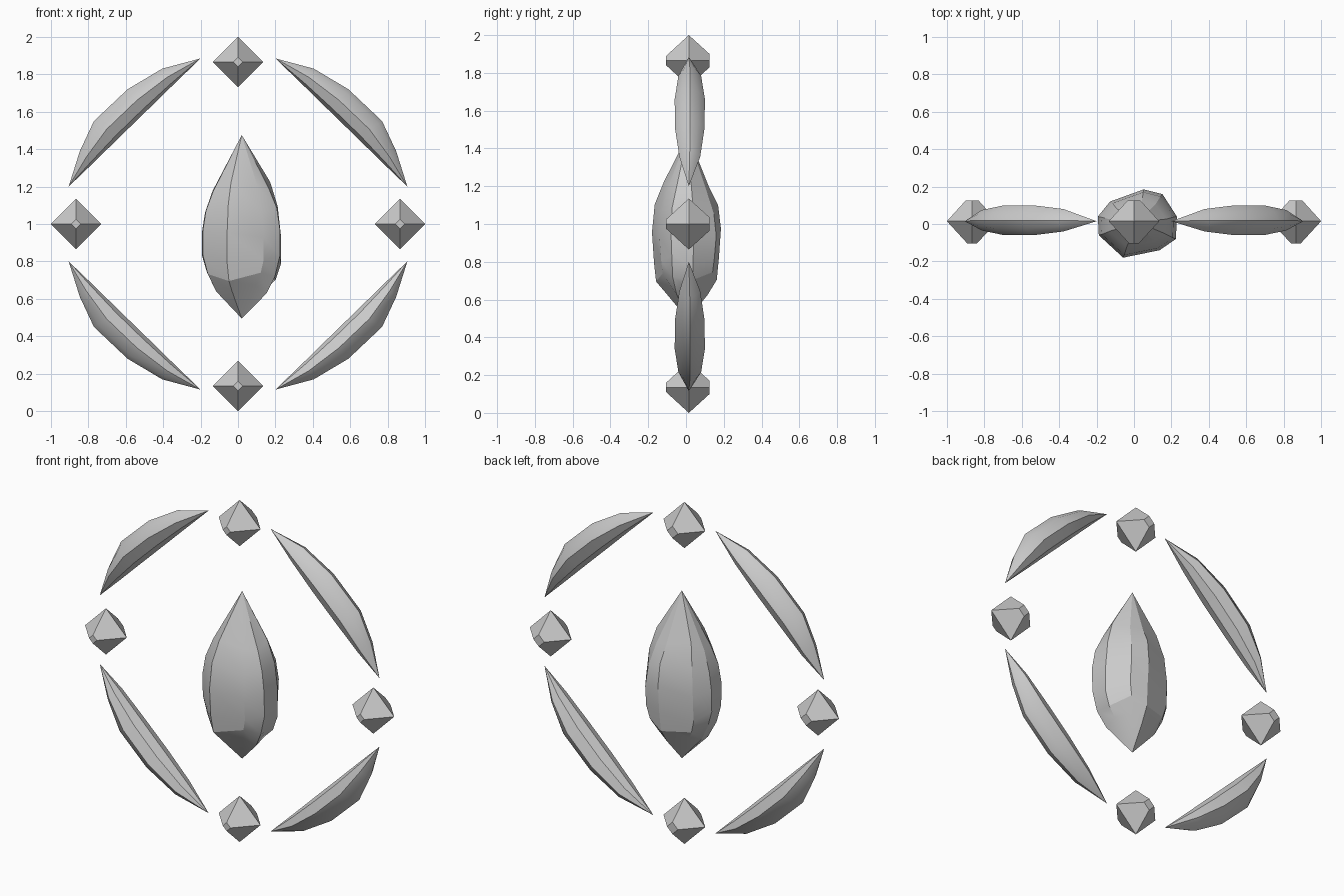
import bpy, bmesh, math

if "Cube" in bpy.data.objects:
    bpy.data.objects.remove(bpy.data.objects["Cube"])

YC = 0.015  # shared mid-plane of the ornament


def finish(bm, name, angle):
    bmesh.ops.recalc_face_normals(bm, faces=bm.faces)
    me = bpy.data.meshes.new(name)
    bm.to_mesh(me)
    bm.free()
    ob = bpy.data.objects.new(name, me)
    bpy.context.collection.objects.link(ob)
    bpy.ops.object.select_all(action='DESELECT')
    ob.select_set(True)
    bpy.context.view_layer.objects.active = ob
    bpy.ops.object.shade_smooth_by_angle(angle=math.radians(angle))
    return ob


def loft(name, rings, start=None, end=None, angle=25):
    """Skin a stack of rings; each end closes to a point or a flat cap."""
    bm = bmesh.new()
    vr = [[bm.verts.new(p) for p in r] for r in rings]
    n = len(vr[0])
    for a, b in zip(vr, vr[1:]):
        for i in range(n):
            j = (i + 1) % n
            bm.faces.new((a[i], a[j], b[j], b[i]))
    for tip, ring in ((start, vr[0]), (end, vr[-1])):
        if tip is None:
            bm.faces.new(ring)
        else:
            t = bm.verts.new(tip)
            for i in range(n):
                bm.faces.new((ring[i], ring[(i + 1) % n], t))
    return finish(bm, name, angle)


# Central crystal: irregular outline scaled up the height
outline = [(-.21, .04), (-.145, .12), (.035, .185), (.135, .16), (.212, .04),
           (.207, -.08), (.12, -.14), (-.075, -.18), (-.205, -.06)]
levels = [(.65, .65, .62), (.72, .87, .88), (.81, 1, .94), (.95, 1, 1),
          (1.08, .92, .92), (1.2, .73, .66)]
rings = []
for k, (z, sx, sy) in enumerate(levels):
    rings.append([(.017 + x * sx, y * sy, z + .025 * math.sin(2.3 * i + k))
                  for i, (x, y) in enumerate(outline)])
loft("central_crystal", rings, (.02, .01, .495), (.02, .01, 1.475), 20)

# Four small gems: octahedra with blunted front and back points
for name, cx, cz in (("top_gem", 0, 1.865), ("bottom_gem", 0, .135),
                     ("left_gem", -.865, 1), ("right_gem", .865, 1)):
    rings = []
    for y, r in ((-.105, .025), (YC, .135), (.125, .035)):
        rings.append([(cx + r * math.cos(a * math.pi / 2), y,
                       cz + r * math.sin(a * math.pi / 2)) for a in range(4)])
    loft(name, rings, angle=20)

# Four crescent shards: outer edge, inner edge on the chord, half thickness
stations = [(.845, .39, .78, .32, .055), (.77, .55, .635, .462, .078),
            (.59, .72, .49, .603, .08), (.405, .83, .35, .74, .06)]
section = [(0, 0), (.13, .65), (.5, 1), (.85, .55),
           (1, 0), (.85, -.55), (.5, -1), (.13, -.65)]
for side, sx in (("left", -1), ("right", 1)):
    for level, sz in (("upper", 1), ("lower", -1)):
        rings = []
        for ox, oz, ix, iz, h in stations:
            rings.append([(sx * (ix + (ox - ix) * u), .02 + h * v,
                           1 + sz * (iz + (oz - iz) * u)) for u, v in section])
        loft(f"{level}_{side}_crescent", rings,
             (sx * .905, YC, 1 + sz * .2), (sx * .2, YC, 1 + sz * .885), 30)
